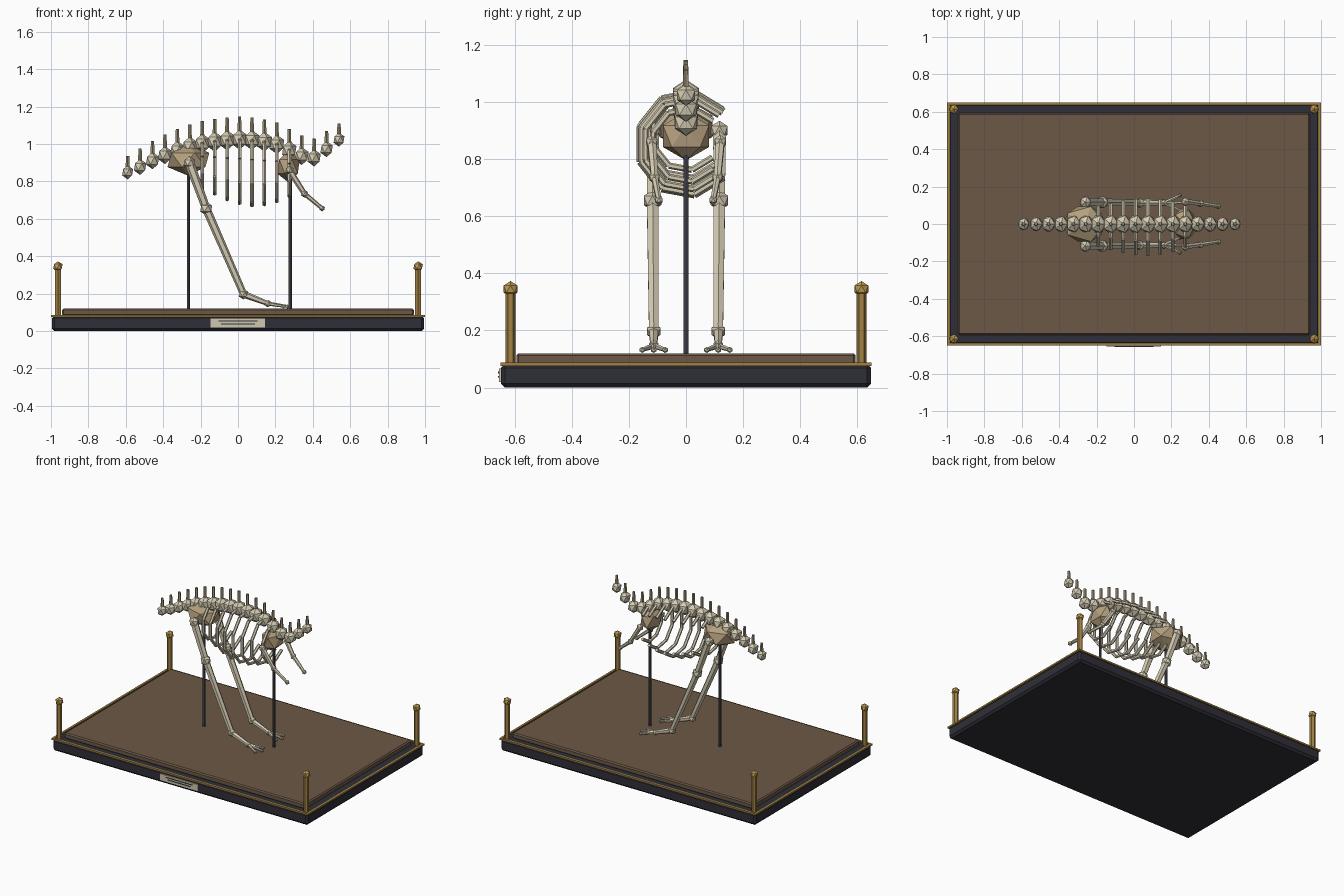
import bpy, bmesh, math
from mathutils import Vector, Matrix

if "Cube" in bpy.data.objects:
    bpy.data.objects.remove(bpy.data.objects["Cube"])


def mat(name, r, g, b):
    m = bpy.data.materials.new(name)
    m.diffuse_color = (r, g, b, 1)
    m.use_nodes = True
    m.node_tree.nodes["Principled BSDF"].inputs["Base Color"].default_value = m.diffuse_color
    return m


BONE = mat("bone", 0.66, 0.60, 0.45)
TAN = mat("tan_bone", 0.46, 0.35, 0.21)
SHADE = mat("aged_bone", 0.36, 0.30, 0.19)
NAVY = mat("dark_base", 0.028, 0.028, 0.04)
SAND = mat("brown_ground", 0.15, 0.098, 0.062)
GOLD = mat("brass", 0.36, 0.22, 0.055)
BRIGHT = mat("bright_brass", 0.55, 0.34, 0.09)
STEEL = mat("steel_rod", 0.075, 0.075, 0.095)
CREAM = mat("plaque_cream", 0.62, 0.57, 0.43)


def finish(bm, name, material):
    me = bpy.data.meshes.new(name)
    bm.to_mesh(me)
    bm.free()
    me.materials.append(material)
    ob = bpy.data.objects.new(name, me)
    bpy.context.collection.objects.link(ob)
    return ob


def box(name, lo, hi, material, bevel=0.0):
    lo, hi = Vector(lo), Vector(hi)
    bm = bmesh.new()
    bmesh.ops.create_cube(bm, size=1, matrix=Matrix.Translation((lo + hi) / 2)
                          @ Matrix.Diagonal((*(hi - lo), 1)))
    if bevel:
        bmesh.ops.bevel(bm, geom=bm.edges[:], offset=bevel, segments=1, affect='EDGES')
    return finish(bm, name, material)


def rod(bm, a, b, r1, r2, sides=6):
    a, b = Vector(a), Vector(b)
    rot = (b - a).to_track_quat('Z', 'Y').to_matrix().to_4x4()
    bmesh.ops.create_cone(bm, cap_ends=True, segments=sides, radius1=r1, radius2=r2,
                          depth=(b - a).length,
                          matrix=Matrix.Translation((a + b) / 2) @ rot)


def knob(bm, c, rx, ry=None, rz=None):
    bmesh.ops.create_icosphere(bm, subdivisions=1, radius=1,
                               matrix=Matrix.Translation(c)
                               @ Matrix.Diagonal((rx, ry or rx, rz or rx, 1)))


# Display base with brass trim and brown ground slab
YB = 0.648
box("base", (-0.995, -YB, 0), (0.995, YB, 0.083), NAVY, 0.014)
for s in (-1, 1):
    y0, y1 = sorted((s * (YB + 0.001), s * (YB - 0.013)))
    box("trim_long", (-1, y0, 0.076), (1, y1, 0.087), GOLD)
    x0, x1 = sorted((s * 1.0, s * 0.985))
    box("trim_short", (x0, -YB + 0.013, 0.076), (x1, YB - 0.013, 0.087), GOLD)
box("ground", (-0.94, -0.594, 0.08), (0.94, 0.594, 0.12), SAND, 0.008)

# Plaque with plain engraved bars
box("plaque", (-0.148, -0.655, 0.02), (0.145, -0.645, 0.067), CREAM)
for w, z in ((0.105, 0.053), (0.09, 0.038)):
    box("plaque_bar", (-w, -0.657, z - 0.003), (w, -0.654, z + 0.003), NAVY)

# Corner posts with faceted finials
for sx in (-1, 1):
    for sy in (-1, 1):
        x, y = sx * 0.963, sy * 0.614
        bm = bmesh.new()
        rod(bm, (x, y, 0.08), (x, y, 0.33), 0.018, 0.018)
        finish(bm, "corner_post", GOLD)
        bm = bmesh.new()
        knob(bm, (x, y, 0.345), 0.028)
        finish(bm, "post_finial", BRIGHT)

# Support rods
for x, top in ((-0.265, 0.9), (0.28, 0.88)):
    bm = bmesh.new()
    rod(bm, (x, 0, 0.115), (x, 0, top), 0.009, 0.009, 8)
    finish(bm, "support_rod", STEEL)

# Backbone: faceted vertebrae, each with an upright spine
TOPS = [0.935, 0.975, 1.015, 1.05, 1.08, 1.105, 1.122, 1.134, 1.142,
        1.146, 1.142, 1.132, 1.115, 1.08, 1.045, 1.03, 1.07, 1.11]
bodies, spines = bmesh.new(), bmesh.new()
column = []
for i, top in enumerate(TOPS):
    t = i / (len(TOPS) - 1)
    x = -0.59 + 1.13 * t
    swell = math.sin(math.pi * t) ** 0.7
    r = 0.038 + 0.016 * swell
    z = top - 0.086 - 0.036 * swell
    column.append((x, z))
    knob(bodies, (x, 0, z), r * 0.86, r, r)
    rod(spines, (x, 0, z + r * 0.5), (x, 0, top), 0.012, 0.009, 5)
finish(bodies, "vertebrae", BONE)
finish(spines, "vertebra_spines", SHADE)

# Ribs: curved hoops open on one side
BOTTOMS = [0.75, 0.722, 0.692, 0.672, 0.66, 0.665, 0.682, 0.71]
bm = bmesh.new()
for (x, zs), low in zip(column[6:14], BOTTOMS):
    hi = zs + 0.022
    zc, rz = (hi + low) / 2, (hi - low) / 2 - 0.01
    pts = []
    for k in range(8):
        a = math.radians(40 + 40 * k)
        pts.append((x, 0.95 * rz * math.cos(a), zc + rz * math.sin(a)))
    for a, b in zip(pts, pts[1:]):
        rod(bm, a, b, 0.011, 0.011)
finish(bm, "ribs", BONE)

# Pelvis and shoulder masses
bm = bmesh.new()
knob(bm, (-0.265, 0, 0.915), 0.125, 0.11, 0.085)
finish(bm, "pelvis", TAN)
bm = bmesh.new()
knob(bm, (0.27, 0, 0.88), 0.068, 0.095, 0.085)
finish(bm, "shoulder_girdle", TAN)

# Legs, feet and arms on both sides
for s in (-1, 1):
    hip, knee = (-0.26, s * 0.117, 0.90), (-0.17, s * 0.117, 0.655)
    ankle, ball = (0.03, s * 0.113, 0.197), (0.16, s * 0.113, 0.147)
    bm = bmesh.new()
    rod(bm, hip, knee, 0.026, 0.022)
    rod(bm, knee, ankle, 0.023, 0.019)
    rod(bm, ankle, ball, 0.019, 0.013)
    for c, r in ((hip, 0.034), (knee, 0.036), (ankle, 0.028), (ball, 0.02)):
        knob(bm, c, r)
    finish(bm, "leg", BONE)
    bm = bmesh.new()
    for d in (-1, 0, 1):
        tip = (0.265 - 0.02 * abs(d), s * 0.113 + d * 0.04, 0.132)
        rod(bm, ball, tip, 0.011, 0.007)
        knob(bm, tip, 0.011)
    finish(bm, "toes", BONE)
    shoulder, elbow = (0.275, s * 0.12, 0.86), (0.355, s * 0.11, 0.735)
    hand = (0.45, s * 0.095, 0.656)
    bm = bmesh.new()
    rod(bm, shoulder, elbow, 0.017, 0.014)
    rod(bm, elbow, hand, 0.013, 0.01)
    for c, r in ((shoulder, 0.024), (elbow, 0.021), (hand, 0.016)):
        knob(bm, c, r)
    finish(bm, "arm", BONE)
